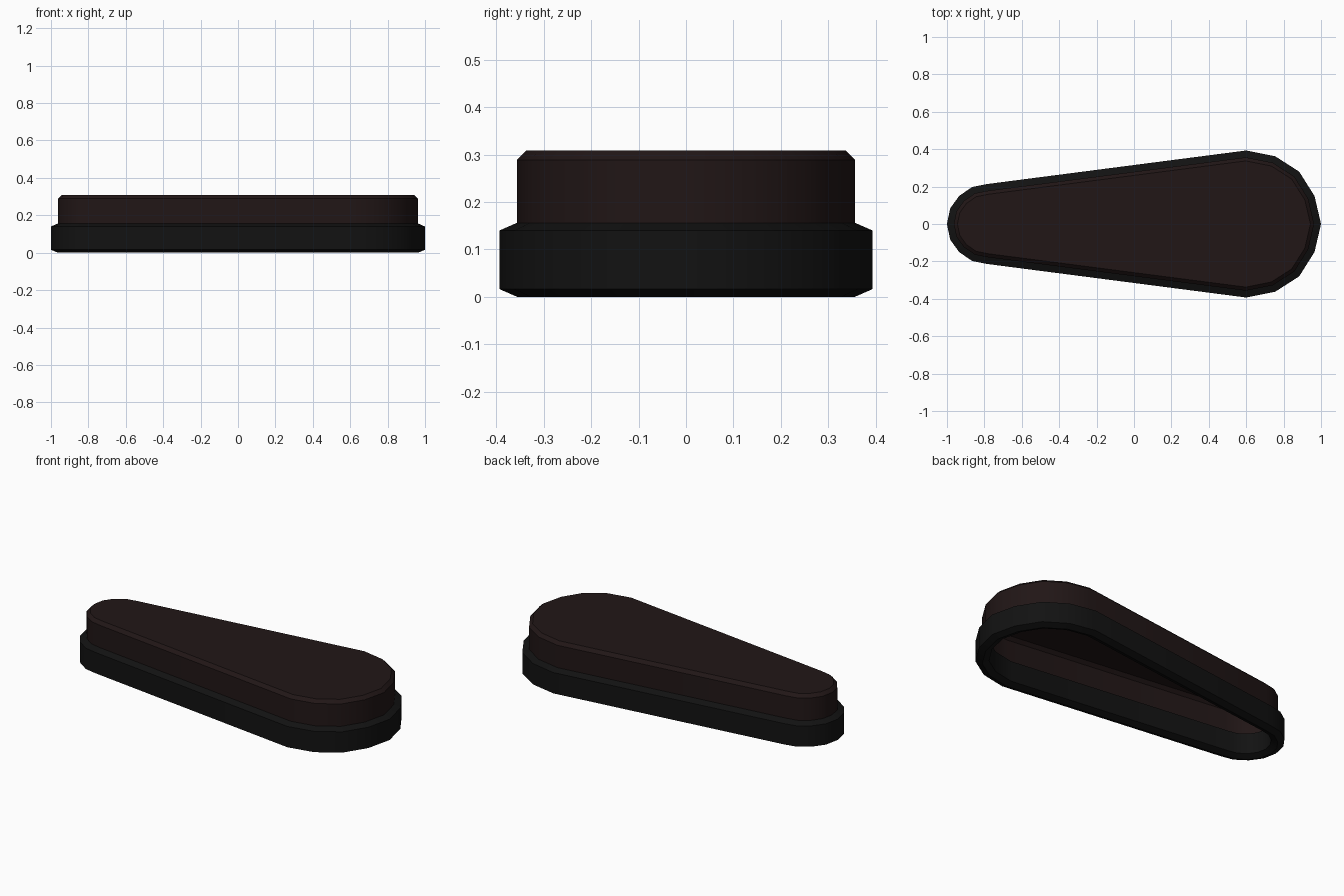
import bpy, bmesh, math
from mathutils import Vector

if "Cube" in bpy.data.objects:
    bpy.data.objects.remove(bpy.data.objects["Cube"])

# Teardrop outline, upper half from right tip to left tip, then mirrored
HALF = [(1.0, 0), (0.965, 0.15), (0.883, 0.28), (0.755, 0.362), (0.60, 0.393),
        (-0.79, 0.213), (-0.865, 0.198), (-0.935, 0.15), (-0.983, 0.083), (-1.0, 0)]
OUTLINE = [Vector(p) for p in HALF] + [Vector((x, -y)) for x, y in HALF[-2:0:-1]]


def inset(d):
    """Outline moved inwards by d with mitred corners."""
    out, n = [], len(OUTLINE)
    for i, p in enumerate(OUTLINE):
        a = (p - OUTLINE[i - 1]).normalized()
        b = (OUTLINE[(i + 1) % n] - p).normalized()
        na, nb = Vector((-a.y, a.x)), Vector((-b.y, b.x))
        m = (na + nb).normalized()
        out.append(p + m * (d / m.dot(na)))
    return out


def loft(name, profile, color, closed=False, cap=False):
    """Sweep (inset, z) profile points round the outline."""
    bm = bmesh.new()
    rings = [[bm.verts.new((p.x, p.y, z)) for p in inset(d)] for d, z in profile]
    pairs = list(zip(rings, rings[1:]))
    if closed:
        pairs.append((rings[-1], rings[0]))
    for lo, hi in pairs:
        for i in range(len(lo)):
            j = (i + 1) % len(lo)
            bm.faces.new((lo[i], lo[j], hi[j], hi[i]))
    if cap:
        bm.faces.new(rings[-1])
    me = bpy.data.meshes.new(name)
    bm.to_mesh(me)
    bm.free()
    ob = bpy.data.objects.new(name, me)
    bpy.context.collection.objects.link(ob)
    mat = bpy.data.materials.new(name + "_material")
    mat.diffuse_color = color
    mat.use_nodes = True
    mat.node_tree.nodes["Principled BSDF"].inputs["Base Color"].default_value = mat.diffuse_color
    me.materials.append(mat)
    bpy.ops.object.select_all(action='DESELECT')
    ob.select_set(True)
    bpy.context.view_layer.objects.active = ob
    bpy.ops.object.shade_smooth_by_angle(angle=math.radians(30))
    return ob


# Rim: hexagonal section band around the base
loft("base_rim", [(0.036, 0), (0, 0.016), (0, 0.14), (0.036, 0.156), (0.072, 0.14), (0.072, 0.016)],
     (0.006, 0.006, 0.006, 1), closed=True)

# Cover: hollow lid with a chamfered top edge, open below
loft("cover", [(0.036, 0.14), (0.036, 0.289), (0.055, 0.308)],
     (0.015, 0.008, 0.008, 1), cap=True)
